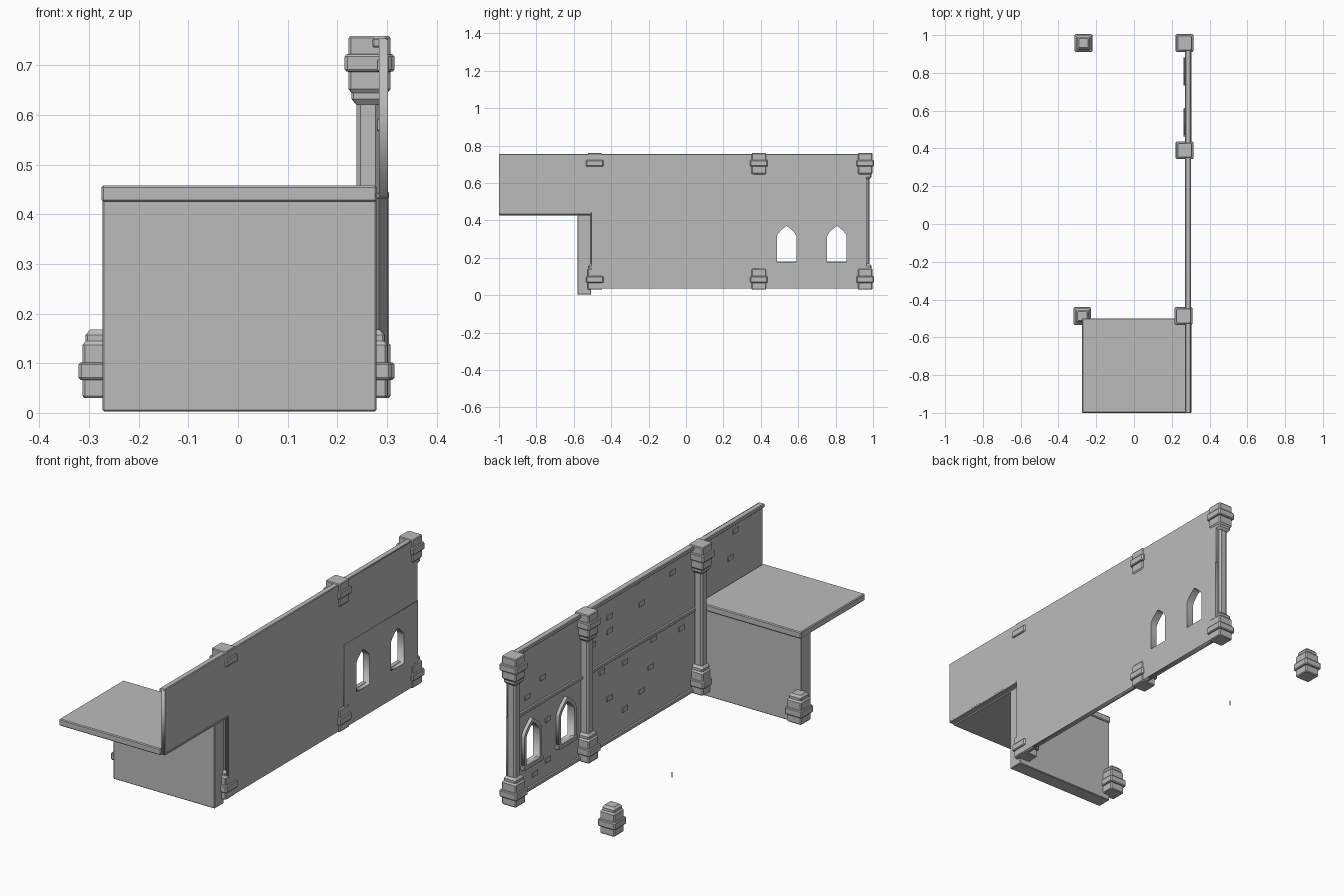
import bpy
import bmesh
from mathutils import Matrix, Vector

default_cube = bpy.data.objects.get("Cube")
if default_cube:
    bpy.data.objects.remove(default_cube, do_unlink=True)

STONE = (0.5, 0.5, 0.5, 1)
stone = bpy.data.materials.new("grey_stone")
stone.use_nodes = True
stone.diffuse_color = STONE
stone.node_tree.nodes["Principled BSDF"].inputs["Base Color"].default_value = STONE


def add_mesh(name, mesh):
    mesh.materials.clear()
    mesh.materials.append(stone)
    ob = bpy.data.objects.new(name, mesh)
    bpy.context.collection.objects.link(ob)
    return ob


def box(name, low, high, bevel=0):
    """Box between two corners, with optional chamfered edges."""
    low, high = Vector(low), Vector(high)
    size = high - low
    bm = bmesh.new()
    bmesh.ops.create_cube(bm, size=1, matrix=Matrix.Translation((low + high) / 2)
                          @ Matrix.Diagonal((*size, 1)))
    if bevel:
        bmesh.ops.bevel(bm, geom=bm.edges[:], offset=bevel, segments=1, affect='EDGES')
    mesh = bpy.data.meshes.new(name)
    bm.to_mesh(mesh)
    bm.free()
    return add_mesh(name, mesh)


def panel(name, outlines, x_in, x_out):
    """Upright sheet from (y, z) outlines; inner outlines become holes."""
    curve = bpy.data.curves.new(name, 'CURVE')
    curve.dimensions = '2D'
    curve.fill_mode = 'BOTH'
    curve.extrude = (x_out - x_in) / 2
    for outline in outlines:
        spline = curve.splines.new('POLY')
        spline.points.add(len(outline) - 1)
        for point, (y, z) in zip(spline.points, outline):
            point.co = (y, z, 0, 1)
        spline.use_cyclic_u = True
    temp = bpy.data.objects.new(name + "_outline", curve)
    bpy.context.collection.objects.link(temp)
    graph = bpy.context.evaluated_depsgraph_get()
    mesh = bpy.data.meshes.new_from_object(temp.evaluated_get(graph))
    bpy.data.objects.remove(temp, do_unlink=True)
    # curve plane to the y-z plane
    turn = Matrix(((0, 0, 1, 0), (1, 0, 0, 0), (0, 1, 0, 0), (0, 0, 0, 1)))
    mesh.transform(Matrix.Translation(((x_in + x_out) / 2, 0, 0)) @ turn)
    return add_mesh(name, mesh)


def stack(name, x, y, profile, chamfer=0.12):
    """Square column with chamfered corners from (half width, z) rings."""
    c = 1 - chamfer
    corners = [(1, -c), (1, c), (c, 1), (-c, 1), (-1, c), (-1, -c), (-c, -1), (c, -1)]
    bm = bmesh.new()
    rings = [[bm.verts.new((x + r * u, y + r * v, z)) for u, v in corners]
             for r, z in profile]
    for a, b in zip(rings, rings[1:]):
        for i in range(len(a)):
            j = (i + 1) % len(a)
            bm.faces.new((a[i], a[j], b[j], b[i]))
    bm.faces.new(rings[0][::-1])
    bm.faces.new(rings[-1])
    bmesh.ops.recalc_face_normals(bm, faces=bm.faces[:])
    mesh = bpy.data.meshes.new(name)
    bm.to_mesh(mesh)
    bm.free()
    return add_mesh(name, mesh)


def arch(y, half, bottom, spring, apex):
    """Pointed window outline."""
    steps = [i / 5 for i in range(6)]
    side = [(half * (1 - t ** 1.5), spring + (apex - spring) * t) for t in steps]
    pts = [(half, bottom)] + side + [(-h, z) for h, z in side[-2::-1]] + [(-half, bottom)]
    return [(y + h, z) for h, z in pts]


def rect(y0, y1, z0, z1):
    return [(y0, z0), (y1, z0), (y1, z1), (y0, z1)]


# Main wall, stepped over the platform end and around the window bay
X_IN, X_OUT = 0.284, 0.302
FLOOR, MID, TOP = 0.035, 0.445, 0.753
FRONT, STEP, BAY, BACK = -1, -0.505, 0.39, 0.965
panel("main_wall", [[(FRONT, 0.435), (STEP, 0.435), (STEP, FLOOR), (BAY, FLOOR),
                     (BAY, MID), (BACK, MID), (BACK, TOP), (FRONT, TOP)]], X_IN, X_OUT)

# Window bay with two pointed openings, frames and sills
windows = (0.538, 0.807)
holes = [arch(y, 0.052, 0.178, 0.315, 0.37) for y in windows]
panel("window_wall", [rect(BAY, BACK, FLOOR, MID)] + holes, X_IN, X_OUT + 0.002)
for y, hole in zip(windows, holes):
    panel("window_frame", [arch(y, 0.068, 0.178, 0.32, 0.392), hole], 0.267, X_IN + 0.002)
    box("window_sill", (0.261, y - 0.075, 0.158), (X_IN + 0.002, y + 0.075, 0.18), 0.003)

# Horizontal mouldings
box("top_moulding", (0.271, FRONT, 0.736), (0.3, BACK, 0.755), 0.003)
box("front_lower_moulding", (0.278, FRONT, 0.432), (X_OUT + 0.002, STEP, 0.443), 0.002)
box("middle_moulding", (0.273, STEP, 0.428), (0.29, BACK, 0.445), 0.003)
box("bottom_moulding", (0.273, STEP, FLOOR), (0.29, BACK, 0.052), 0.003)

# Platform and its supporting wall
box("platform_slab", (-0.275, FRONT, 0.425), (0.28, -0.5, 0.458), 0.004)
box("platform_wall", (-0.273, -0.58, 0.003), (0.279, -0.507, 0.43), 0.003)

# Pillars: stepped foot, slim shaft, and the same shape inverted as a capital
foot = [(0.036, 0.03), (0.039, 0.034), (0.039, 0.066), (0.044, 0.067), (0.047, 0.071),
        (0.047, 0.097), (0.044, 0.101), (0.039, 0.102), (0.039, 0.137), (0.033, 0.145),
        (0.033, 0.157), (0.024, 0.168)]
capital = [(r, 0.789 - z) for r, z in reversed(foot)]
for x, y in ((0.268, 0.958), (0.268, BAY), (0.262, -0.487)):
    stack("pillar_foot", x, y, foot)
    stack("pillar_capital", x, y, capital)
    stack("pillar_shaft", x, y, [(0.023, 0.15), (0.023, 0.64)], 0.35)

# Free-standing feet on the open side
for x, y in ((-0.268, 0.958), (-0.274, -0.487)):
    stack("loose_foot", x, y, foot)

# Raised bricks scattered on the inner face
bricks = ((0.32, 0.56), (-0.3, 0.68), (-0.06, 0.62), (0.19, 0.58), (0.19, 0.65),
          (-0.75, 0.58), (-0.79, 0.7), (-0.15, 0.41), (-0.37, 0.38), (-0.13, 0.28),
          (0.07, 0.38), (0.25, 0.4), (-0.06, 0.19), (0.07, 0.15), (0.19, 0.25),
          (0.71, 0.55), (0.83, 0.5), (0.77, 0.1), (0.67, 0.13), (0.67, 0.33))
for y, z in bricks:
    box("raised_brick", (X_IN - 0.004, y - 0.022, z - 0.012),
        (X_IN + 0.002, y + 0.022, z + 0.012), 0.0015)

# Tiny stray chip on the open side
box("stone_chip", (-0.23, 0.435, 0.09), (-0.227, 0.438, 0.115))
